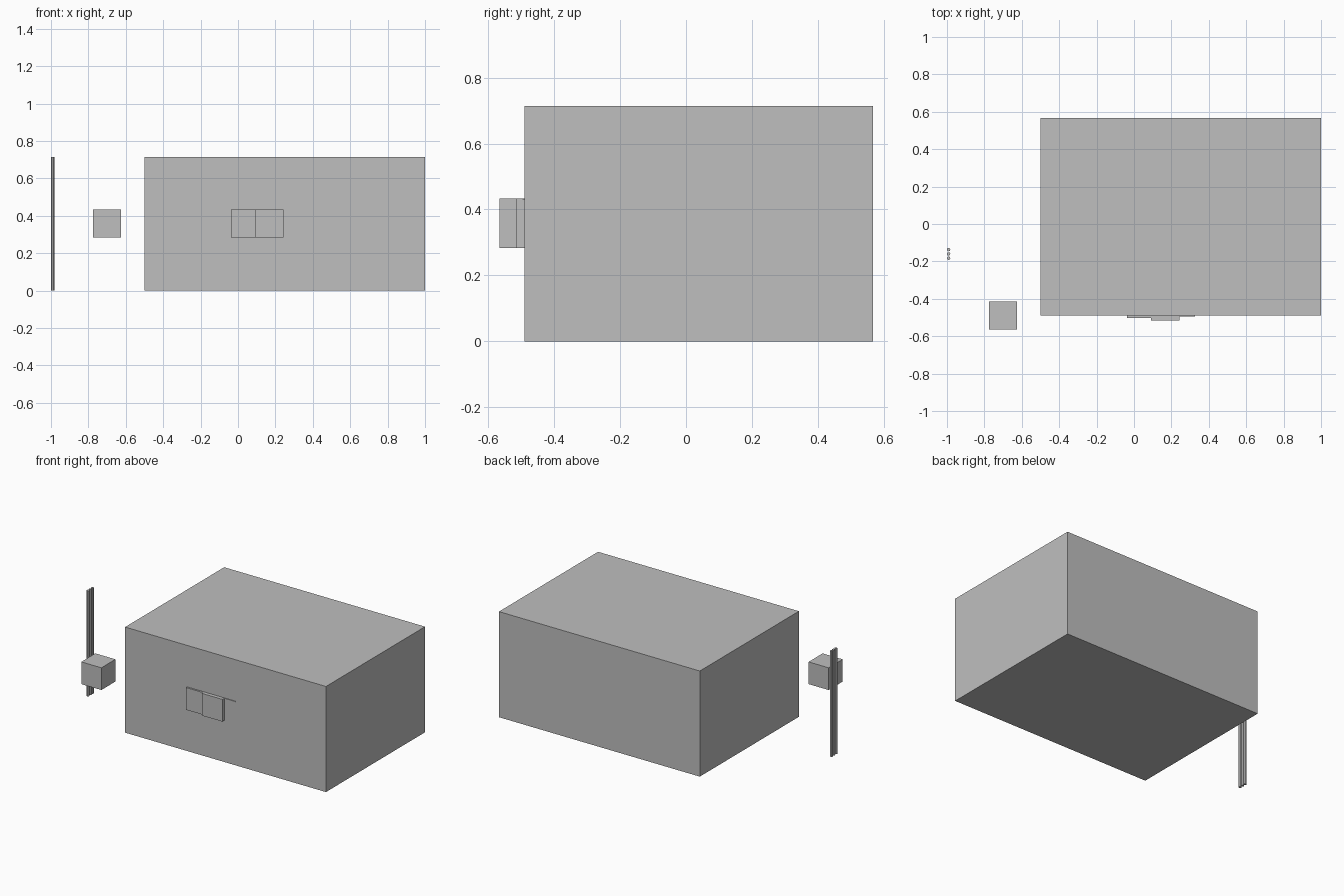
import bpy

if "Cube" in bpy.data.objects:
    bpy.data.objects.remove(bpy.data.objects["Cube"], do_unlink=True)

# Single plain grey finish
grey = bpy.data.materials.new("plain_grey")
grey.use_nodes = True
colour = (0.52, 0.52, 0.52, 1)
grey.diffuse_color = colour
grey.node_tree.nodes["Principled BSDF"].inputs["Base Color"].default_value = colour


def finish(name):
    obj = bpy.context.object
    obj.name = name
    obj.data.materials.append(grey)
    return obj


def box(name, low, high):
    """Box between two opposite corners."""
    centre = [(a + b) / 2 for a, b in zip(low, high)]
    bpy.ops.mesh.primitive_cube_add(size=1, location=centre)
    obj = finish(name)
    obj.scale = [b - a for a, b in zip(low, high)]
    bpy.ops.object.transform_apply(location=False, rotation=False, scale=True)
    return obj


HEIGHT = 0.713
FRONT = -0.49
LOW, TOP = 0.283, 0.433

# Large block and the small cube beside it
box("main_block", (-0.5, FRONT, 0), (1, 0.567, HEIGHT))
box("small_cube", (-0.775, -0.565, LOW), (-0.625, -0.415, TOP))

# Two sliding panels under a thin rail on the front wall
box("rear_panel", (-0.037, -0.502, LOW), (0.092, FRONT, TOP))
box("front_panel", (0.09, -0.515, LOW), (0.243, FRONT, TOP))
box("panel_rail", (-0.037, -0.495, TOP - 0.003), (0.325, FRONT, TOP))

# Row of three slim poles
for i in range(3):
    bpy.ops.mesh.primitive_cylinder_add(
        vertices=12, radius=0.009, depth=HEIGHT,
        location=(-0.991, -0.16 + (i - 1) * 0.023, HEIGHT / 2))
    finish(f"pole_{i + 1}")
    bpy.ops.object.shade_smooth_by_angle()
